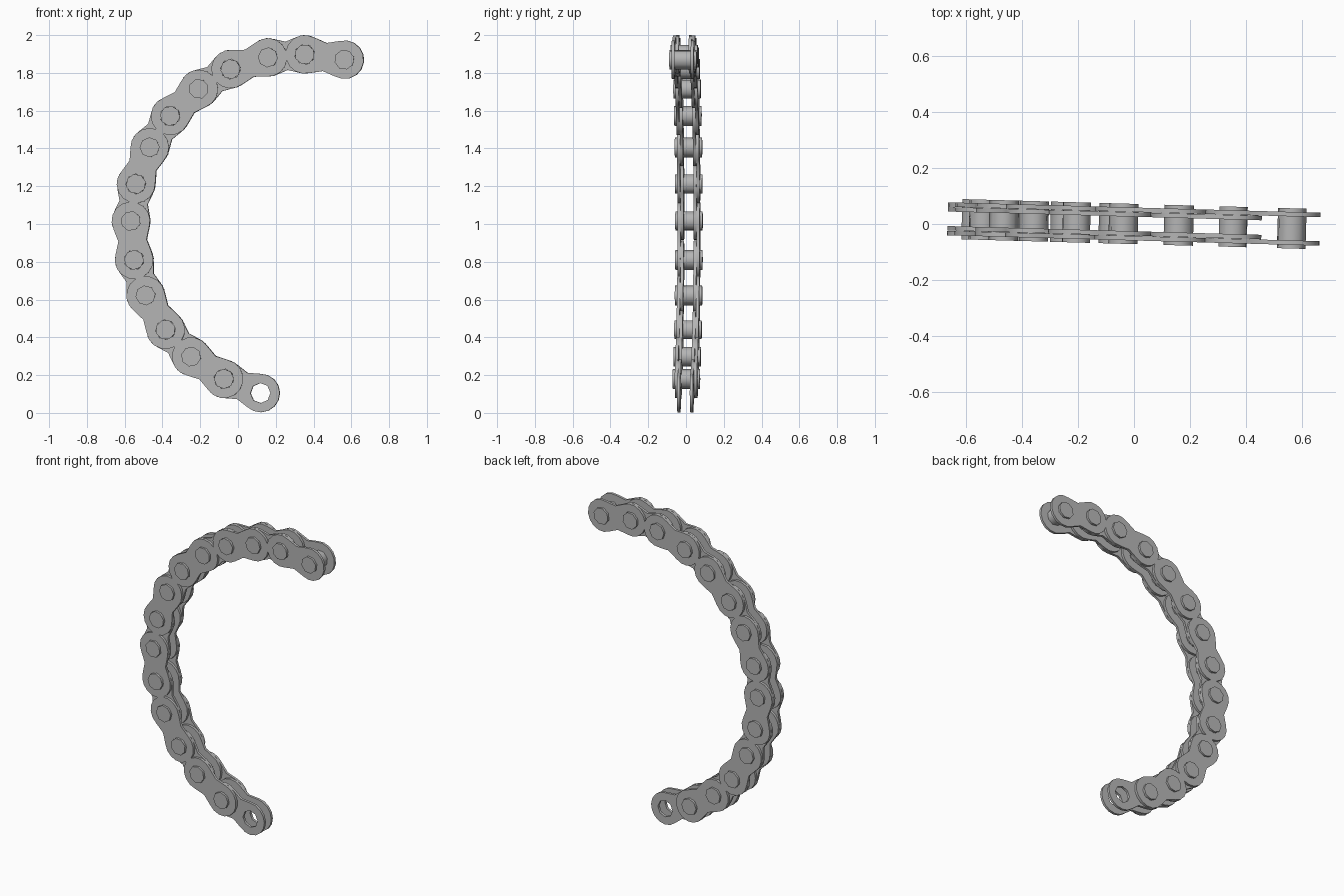
import bpy
import math
from mathutils import Matrix, Vector

cube = bpy.data.objects.get("Cube")
if cube:
    bpy.data.objects.remove(cube, do_unlink=True)

# Pivot positions of the joints, from the open end upward (x, z)
JOINTS = [(0.12, 0.105), (-0.073, 0.18), (-0.247, 0.298), (-0.382, 0.44),
          (-0.488, 0.622), (-0.549, 0.81), (-0.566, 1.016), (-0.539, 1.212),
          (-0.466, 1.406), (-0.358, 1.572), (-0.206, 1.715), (-0.038, 1.82),
          (0.16, 1.882), (0.355, 1.898), (0.565, 1.87)]
END_R, PIN_R, WAIST = 0.102, 0.053, 0.075
THICK = 0.016
INNER_Y, OUTER_Y, PIN_HALF = 0.034, 0.051, 0.072
TWIST = Matrix.Rotation(-0.028, 4, "Z")   # the chain runs slightly askew

steel = bpy.data.materials.new("grey steel")
steel.use_nodes = True
colour = (0.46, 0.46, 0.46, 1)
steel.diffuse_color = colour
steel.node_tree.nodes["Principled BSDF"].inputs["Base Color"].default_value = colour


def ring(cx, radius, angles):
    return [(cx + radius * math.cos(math.radians(a)),
             radius * math.sin(math.radians(a))) for a in angles]


def flat_solid(name, loops, depth, matrix):
    """Extrude closed 2D loops (outline, then holes) into a mesh object."""
    curve = bpy.data.curves.new(name, "CURVE")
    curve.dimensions = "2D"
    curve.fill_mode = "BOTH"
    curve.extrude = depth / 2
    for loop in loops:
        spline = curve.splines.new("POLY")
        spline.points.add(len(loop) - 1)
        for point, (x, y) in zip(spline.points, loop):
            point.co = (x, y, 0, 1)
        spline.use_cyclic_u = True
    temp = bpy.data.objects.new(name + "_curve", curve)
    mesh = bpy.data.meshes.new_from_object(temp)
    bpy.data.objects.remove(temp)
    bpy.data.curves.remove(curve)
    mesh.name = name
    mesh.materials.clear()
    mesh.materials.append(steel)
    obj = bpy.data.objects.new(name, mesh)
    bpy.context.collection.objects.link(obj)
    obj.matrix_world = TWIST @ matrix
    return obj


def frame(origin, along):
    """Local x follows the link, local z points across the chain."""
    across = Vector((0, -1, 0))
    side = across.cross(along)
    m = Matrix((along, side, across)).transposed().to_4x4()
    m.translation = origin
    return m


OCTAGON = [22.5 + 45 * i for i in range(8)]
pivots = [Vector((x, 0, z)) for x, z in JOINTS]

# Link plates: narrow and wide pairs alternate
for i, (a, b) in enumerate(zip(pivots, pivots[1:])):
    along = (b - a).normalized()
    half = (b - a).length / 2
    arc = [-112.5 + 22.5 * k for k in range(11)]
    outline = (ring(half, END_R, arc) + [(0, WAIST)]
               + ring(-half, END_R, [180 + t for t in arc]) + [(0, -WAIST)])
    holes = [ring(s * half, PIN_R, OCTAGON) for s in (-1, 1)]
    kind, offset = ("outer", OUTER_Y) if i % 2 else ("inner", INNER_Y)
    for side, sign in (("front", -1), ("back", 1)):
        centre = (a + b) / 2 + Vector((0, sign * offset, 0))
        flat_solid(f"{kind}_plate_{side}_{i + 1}", [outline, holes[0], holes[1]],
                   THICK, frame(centre, along))

# Octagonal pins through every joint but the open one
for i in range(1, len(pivots)):
    along = (pivots[i] - pivots[i - 1]).normalized()
    flat_solid(f"pin_{i}", [ring(0, PIN_R, OCTAGON)], 2 * PIN_HALF,
               frame(pivots[i], along))
